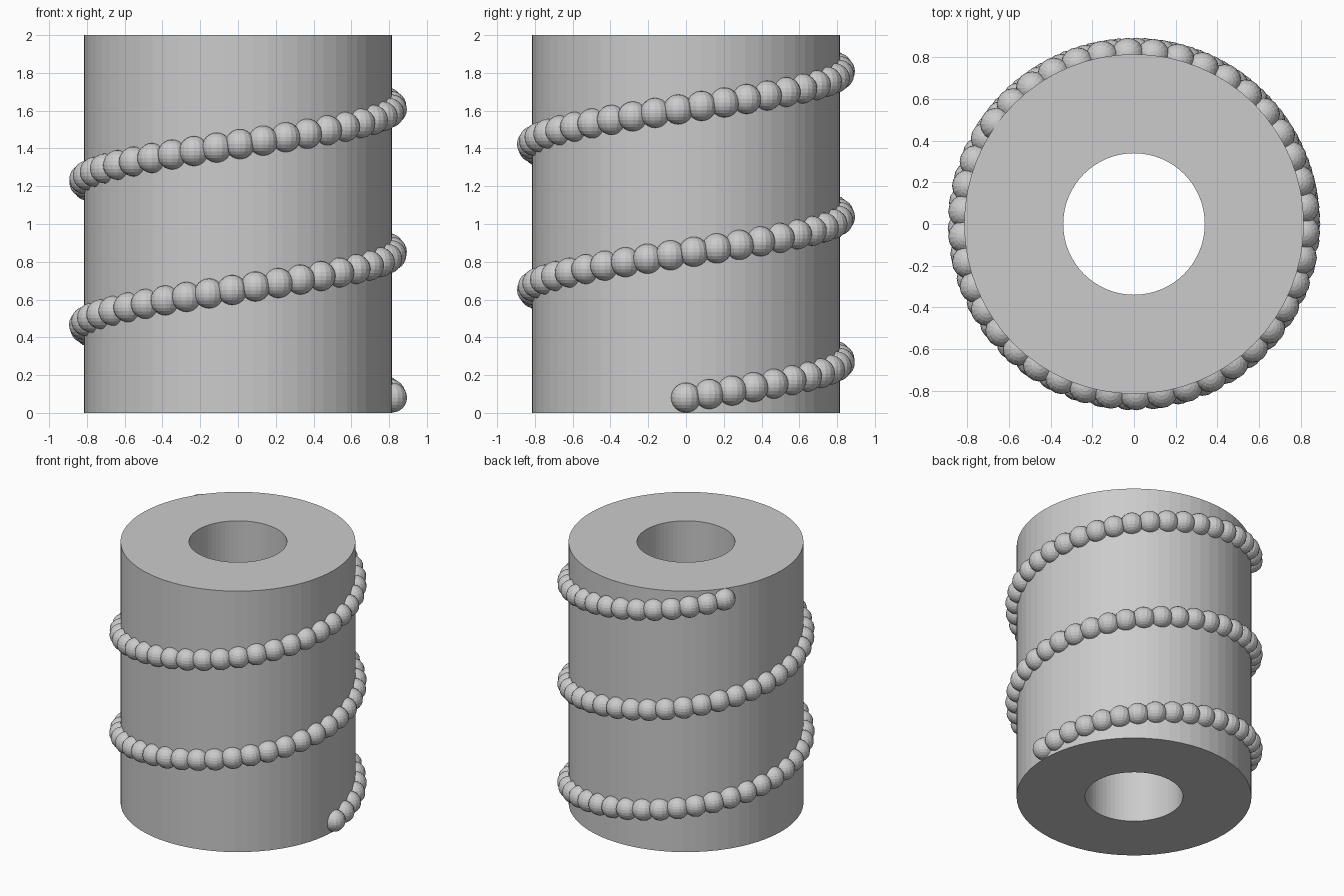
import bpy, bmesh, math
from mathutils import Matrix

if "Cube" in bpy.data.objects:
    bpy.data.objects.remove(bpy.data.objects["Cube"])

R, HOLE, H = 0.816, 0.34, 2.0     # tube outer radius, bore radius, height
SIDES = 64
BEAD_R, STEPS, TURNS = 0.079, 100, 2.4
Z0, Z1 = 0.081, 1.919             # first and last bead heights

grey = bpy.data.materials.new("plain grey")
grey.diffuse_color = (0.6, 0.6, 0.6, 1)
grey.use_nodes = True
grey.node_tree.nodes["Principled BSDF"].inputs["Base Color"].default_value = grey.diffuse_color


def finish(bm, name):
    mesh = bpy.data.meshes.new(name)
    bm.to_mesh(mesh)
    bm.free()
    mesh.materials.append(grey)
    obj = bpy.data.objects.new(name, mesh)
    bpy.context.collection.objects.link(obj)
    return obj


# Thick tube: a rectangular section revolved around z
bm = bmesh.new()
section = [(HOLE, 0), (R, 0), (R, H), (HOLE, H)]
rings = []
for i in range(SIDES):
    a = math.tau * i / SIDES
    rings.append([bm.verts.new((r * math.cos(a), r * math.sin(a), z)) for r, z in section])
for i in range(SIDES):
    p, q = rings[i], rings[(i + 1) % SIDES]
    for j in range(4):
        k = (j + 1) % 4
        bm.faces.new((p[j], q[j], q[k], p[k]))
bmesh.ops.recalc_face_normals(bm, faces=bm.faces)
finish(bm, "hollow_cylinder")

# Rising spiral of overlapping beads, half sunk in the wall
bm = bmesh.new()
for i in range(STEPS + 1):
    t = i / STEPS
    a = math.tau * TURNS * t
    place = Matrix.Translation((R * math.cos(a), R * math.sin(a), Z0 + (Z1 - Z0) * t))
    bmesh.ops.create_uvsphere(bm, u_segments=16, v_segments=12, radius=BEAD_R, matrix=place)
finish(bm, "bead_spiral")
